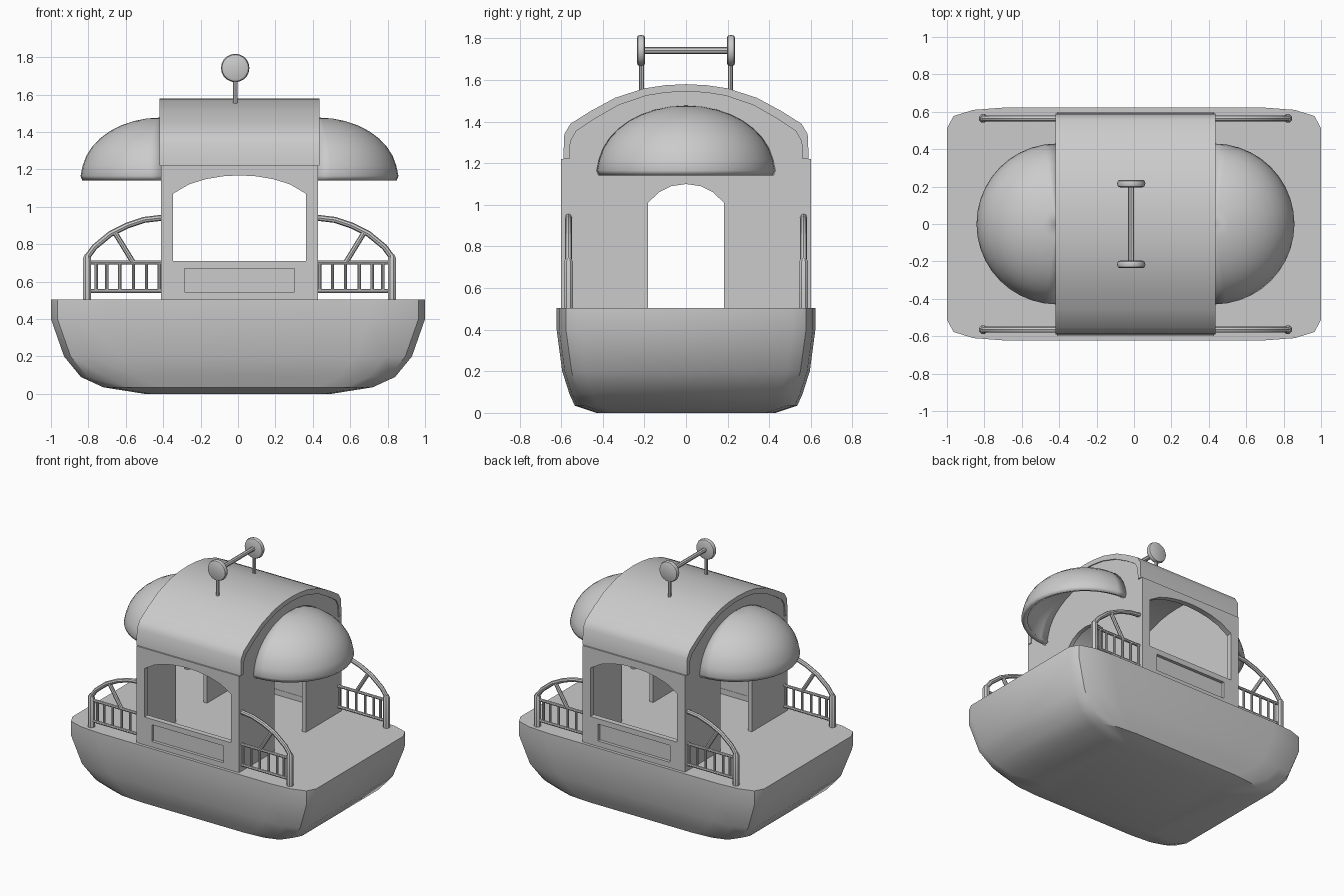
import bpy, bmesh
from math import sin, cos, pi, radians

if "Cube" in bpy.data.objects:
    bpy.data.objects.remove(bpy.data.objects["Cube"])

CX = 0.008  # cabin centre in x


def finish(obj, angle=35):
    bpy.ops.object.select_all(action='DESELECT')
    obj.select_set(True)
    bpy.context.view_layer.objects.active = obj
    if obj.type == 'CURVE':
        bpy.ops.object.convert(target='MESH')
        obj = bpy.context.view_layer.objects.active
    bpy.ops.object.shade_smooth_by_angle(angle=radians(angle))
    return obj


def curve(name, loops, closed):
    cu = bpy.data.curves.new(name, 'CURVE')
    cu.dimensions = '2D' if closed else '3D'
    for pts in loops:
        s = cu.splines.new('POLY')
        s.points.add(len(pts) - 1)
        for p, co in zip(s.points, pts):
            p.co = (*co, 0, 1) if closed else (*co, 1)
        s.use_cyclic_u = closed
    obj = bpy.data.objects.new(name, cu)
    bpy.context.collection.objects.link(obj)
    return obj


def plate(name, loops, thick, loc, along_x):
    """Flat outline with holes; stands in the YZ plane (along_x) or XZ plane."""
    obj = curve(name, loops, True)
    obj.data.fill_mode = 'BOTH'
    obj.data.extrude = thick / 2
    obj.location = loc
    obj.rotation_euler = (pi / 2, 0, pi / 2 if along_x else 0)
    return finish(obj)


def tubes(name, paths, r):
    obj = curve(name, paths, False)
    obj.data.bevel_depth = r
    obj.data.bevel_resolution = 2
    obj.data.use_fill_caps = True
    return finish(obj)


def mesh(name, rings, cyclic, caps=False):
    """Skin between rings of points."""
    bm = bmesh.new()
    rows = [[bm.verts.new(p) for p in ring] for ring in rings]
    n = len(rows[0])
    for a, b in zip(rows, rows[1:]):
        for i in range(n if cyclic else n - 1):
            j = (i + 1) % n
            bm.faces.new((a[i], a[j], b[j], b[i]))
    if caps:
        bm.faces.new(rows[0])
        bm.faces.new(rows[-1])
    bmesh.ops.remove_doubles(bm, verts=bm.verts, dist=1e-5)
    bmesh.ops.recalc_face_normals(bm, faces=bm.faces)
    me = bpy.data.meshes.new(name)
    bm.to_mesh(me)
    bm.free()
    obj = bpy.data.objects.new(name, me)
    bpy.context.collection.objects.link(obj)
    return obj


def mirror(obj, x=True, y=True):
    obj.location.x = CX
    m = obj.modifiers.new('mirror', 'MIRROR')
    m.use_axis = (x, y, False)


def both(half):
    """Complete a symmetric profile from its positive half, ending on the axis."""
    return half + [(-a, b) for a, b in reversed(half) if a > 0]


# hull: stacked rounded rectangles
def hull_ring(z, a, b):
    q = [(a, b - .11), (a - .035, b - .045), (a - .14, b - .012), (a - .3, b)]
    q = q + [(-x, y) for x, y in reversed(q)]
    q = q + [(-x, -y) for x, y in q]
    return [(x, y, z) for x, y in q]


hull = mesh('hull', [hull_ring(*l) for l in (
    (.505, 1, .622), (.4, 1, .622), (.2, .93, .595), (.09, .84, .56),
    (.035, .72, .535), (0, .5, .43))], True, True)
finish(hull, 30)

# cabin side walls with arched window and recessed panel
def rect(x0, x1, z0, z1):
    return [(x0, z0), (x1, z0), (x1, z1), (x0, z1)]


window = both([(.355, .71), (.355, 1.07), (.27, 1.12), (.18, 1.148), (.09, 1.163), (0, 1.168)])
for side, s in (('front', -1), ('back', 1)):
    plate(side + '_wall', [rect(-.42, .42, .5, 1.22), window, rect(-.295, .295, .545, .67)],
          .04, (CX, s * .58, 0), False)
    plate(side + '_panel', [rect(-.3, .3, .54, .675)], .015, (CX, s * .57, 0), False)

# cabin end walls with arched doorway
arch = [(.59, 1.22), (.585, 1.34), (.555, 1.39), (.46, 1.45), (.34, 1.515), (.2, 1.56), (.1, 1.575), (0, 1.58)]
low = [(y * .97, z - .02) for y, z in arch]
door = both([(.183, .5), (.183, 1.01), (.13, 1.06), (.07, 1.09), (0, 1.1)])
end_outline = both([(.595, .5), (.595, 1.21)] + low) + door[::-1]
for side, s in (('left', -1), ('right', 1)):
    plate(side + '_end_wall', [end_outline], .03, (CX + s * .405, 0, 0), True)

# arched roof shell
inner = [(y * .95, z - .035) for y, z in arch]
inner[0] = (.56, 1.22)
roof = plate('roof', [both(arch) + both(inner)[::-1]], .855, (CX, 0, 0), True)

# half dome awnings
prof = [(.42, 1.14), (.43, 1.165)]
prof += [(.425 * cos(t), 1.165 + .312 * sin(t)) for t in (pi / 2 * i / 9 for i in range(1, 10))]
awning = mesh('awnings', [[(.42 + r * cos(a), r * sin(a), z) for a in
              (-pi / 2 + pi * j / 20 for j in range(21))] for r, z in prof], False)
sol = awning.modifiers.new('shell', 'SOLIDIFY')
sol.thickness, sol.offset = .035, -1
finish(awning, 40)
mirror(awning, y=False)

# railings, built once and mirrored to all corners
Y = .565
posts = mesh('rail_posts', [[(.815 + r * cos(a), Y + r * sin(a), z) for a in
             (pi / 8 + pi / 4 * i for i in range(8))]
             for r, z in ((.024, .5), (.024, .725), (.014, .745))], True, True)
finish(posts)
bars = tubes('rail_bars', [[(.41, Y, z), (.815, Y, z)] for z in (.55, .703)], .011)
balusters = tubes('balusters', [[(x, Y, .55), (x, Y, .703)] for x in (.43, .497, .567, .64, .71, .765)], .009)
hoop = tubes('rail_arches', [[(x, Y, z) for x, z in (
    (.815, .73), (.775, .785), (.69, .855), (.6, .9), (.51, .93), (.41, .942))]], .016)
spoke = tubes('rail_spokes', [[(.57, Y, .705), (.665, Y, .86)]], .014)
for o in (posts, bars, balusters, hoop, spoke):
    mirror(o)

# roof rack: two discs on posts joined by a bar
RX, RZ = -.015, 1.742
tubes('rack_posts', [[(RX, y, 1.54), (RX, y, RZ)] for y in (-.213, .213)], .012)
tubes('rack_bar', [[(RX, -.2, RZ), (RX, .2, RZ)]], .016)
for side, s in (('front', -1), ('back', 1)):
    disc = mesh(side + '_disc', [[(RX + r * cos(a), s * .216 + y, RZ + r * sin(a)) for a in
                (2 * pi * i / 20 for i in range(20))] for r, y in
                ((.06, -.02), (.071, -.015), (.076, 0), (.071, .015), (.06, .02))], True, True)
    finish(disc, 40)
